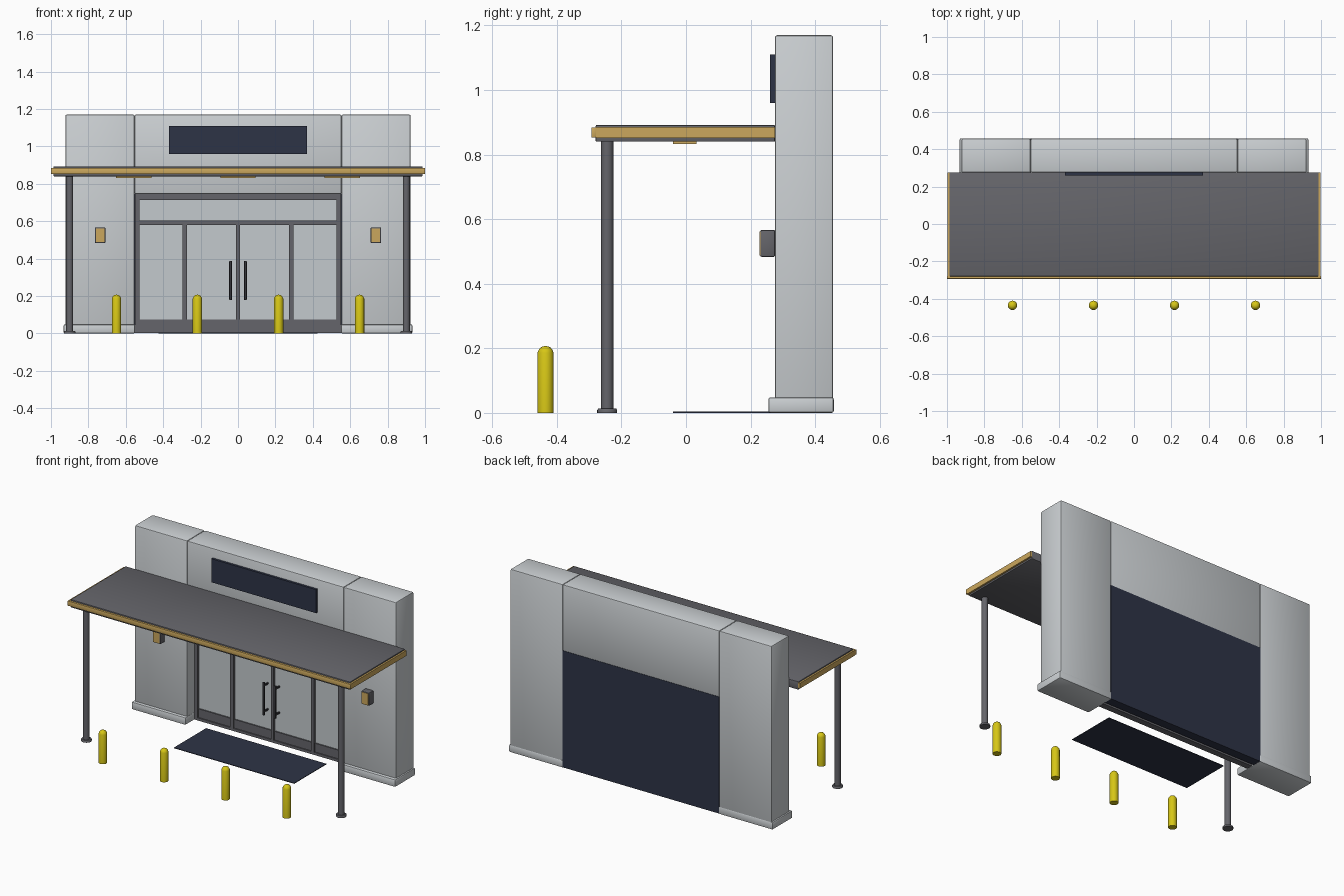
import bpy, bmesh, math

if "Cube" in bpy.data.objects:
    bpy.data.objects.remove(bpy.data.objects["Cube"])

def mat(name, r, g, b):
    m = bpy.data.materials.new(name)
    m.diffuse_color = (r, g, b, 1)
    m.use_nodes = True
    m.node_tree.nodes["Principled BSDF"].inputs["Base Color"].default_value = m.diffuse_color
    return m

WALL = mat("pale grey wall", 0.60, 0.63, 0.65)
GLASS = mat("pale glass", 0.55, 0.59, 0.61)
GREY = mat("dark grey metal", 0.13, 0.13, 0.145)
NAVY = mat("navy", 0.027, 0.034, 0.062)
GOLD = mat("gold trim", 0.60, 0.39, 0.11)
YELLOW = mat("safety yellow", 0.68, 0.57, 0.008)
BLACK = mat("charcoal handle", 0.035, 0.035, 0.042)

def finish(bm, name, m, smooth=False):
    me = bpy.data.meshes.new(name)
    bmesh.ops.recalc_face_normals(bm, faces=bm.faces)
    bm.to_mesh(me)
    bm.free()
    me.materials.append(m)
    ob = bpy.data.objects.new(name, me)
    bpy.context.collection.objects.link(ob)
    if smooth:
        bpy.context.view_layer.objects.active = ob
        ob.select_set(True)
        bpy.ops.object.shade_smooth_by_angle(angle=math.radians(40))
        ob.select_set(False)
    return ob

def box(name, m, x, y, z, bevel=0):
    """Box from (min, max) pairs, with optional rounded edges."""
    bm = bmesh.new()
    bmesh.ops.create_cube(bm, size=1)
    for v in bm.verts:
        v.co = [lo + (c + 0.5) * (hi - lo) for c, (lo, hi) in zip(v.co, (x, y, z))]
    if bevel:
        bmesh.ops.bevel(bm, geom=bm.edges[:], offset=bevel, segments=2,
                        profile=0.5, affect='EDGES')
    return finish(bm, name, m, bool(bevel))

def lathe(name, m, profile, x, y, sides=20):
    """Profile of (radius, z) points spun about a vertical axis."""
    bm = bmesh.new()
    vs = [bm.verts.new((r, 0, z)) for r, z in profile]
    es = [bm.edges.new(p) for p in zip(vs, vs[1:])]
    bmesh.ops.spin(bm, geom=vs + es, cent=(0, 0, 0), axis=(0, 0, 1),
                   angle=2 * math.pi, steps=sides)
    bmesh.ops.remove_doubles(bm, verts=bm.verts, dist=1e-5)
    bmesh.ops.translate(bm, verts=bm.verts, vec=(x, y, 0))
    return finish(bm, name, m, True)

def span(c, half):
    return (c - half, c + half)

def side_span(s, a, b):
    return tuple(sorted((s * a, s * b)))

# Facade
box("upper_wall", WALL, (-0.553, 0.553), (0.275, 0.456), (0.745, 1.17), 0.008)
box("rear_panel", NAVY, (-0.553, 0.553), (0.40, 0.456), (0.003, 0.748))
box("sign_panel", NAVY, (-0.37, 0.37), (0.26, 0.276), (0.96, 1.11))
for s, side in ((-1, "left"), (1, "right")):
    box(side + "_pier", WALL, side_span(s, 0.553, 0.923), (0.275, 0.456), (0, 1.17), 0.008)
    box(side + "_plinth", WALL, side_span(s, 0.55, 0.932), (0.255, 0.458), (0, 0.048), 0.007)
    # Wall lamps
    box(side + "_lamp_body", GREY, span(s * 0.737, 0.028), (0.23, 0.276), (0.483, 0.567), 0.005)
    box(side + "_lamp_face", GOLD, span(s * 0.737, 0.023), (0.227, 0.232), (0.488, 0.562))

# Recessed glazed entrance
FY = (0.345, 0.385)
box("glazing", GLASS, (-0.54, 0.54), (0.36, 0.37), (0.01, 0.735))
box("frame_head", GREY, (-0.55, 0.55), FY, (0.712, 0.746))
box("frame_transom", GREY, (-0.535, 0.535), FY, (0.58, 0.603))
box("frame_sill", GREY, (-0.535, 0.535), FY, (0.003, 0.02))
box("kick_rail", GREY, (-0.535, 0.535), (0.352, 0.38), (0.018, 0.075))
box("centre_stile", GREY, span(0, 0.010), FY, (0.003, 0.585))
for s, side in ((-1, "left"), (1, "right")):
    box(side + "_jamb", GREY, side_span(s, 0.527, 0.55), FY, (0.003, 0.73))
    box(side + "_mullion", GREY, span(s * 0.285, 0.012), FY, (0.003, 0.585))
    box(side + "_door_handle", BLACK, span(s * 0.04, 0.007), (0.31, 0.323), (0.178, 0.388), 0.003)
    for z in (0.2, 0.366):
        box(side + "_handle_bracket", BLACK, span(s * 0.04, 0.004), (0.32, 0.362), span(z, 0.005))

# Canopy with gold fascia and downlights
box("canopy_slab", GREY, (-0.987, 0.987), (-0.28, 0.276), (0.84, 0.892), 0.004)
box("front_fascia", GOLD, (-1, 1), (-0.293, -0.278), (0.853, 0.884), 0.002)
for s, side in ((-1, "left"), (1, "right")):
    box(side + "_fascia", GOLD, side_span(s, 0.985, 0.998), (-0.28, 0.275), (0.851, 0.885))
for i, x in enumerate((-0.557, 0, 0.557)):
    box(f"downlight_{i + 1}", GOLD, span(x, 0.094), span(-0.004, 0.036), (0.832, 0.842))

# Canopy posts with base plates
for s, side in ((-1, "left"), (1, "right")):
    lathe(side + "_post", GREY,
          [(0, 0), (0.031, 0), (0.031, 0.009), (0.028, 0.013), (0.019, 0.013), (0.019, 0.842), (0, 0.842)],
          s * 0.9, -0.244)

# Bollards
for i, x in enumerate((-0.65, -0.217, 0.217, 0.65)):
    lathe(f"bollard_{i + 1}", YELLOW,
          [(0, 0), (0.025, 0), (0.025, 0.186), (0.022, 0.194), (0.016, 0.202), (0.008, 0.206), (0, 0.207)],
          x, -0.435)

# Entrance mat
box("entrance_mat", NAVY, (-0.425, 0.425), (-0.04, 0.285), (0, 0.004))
